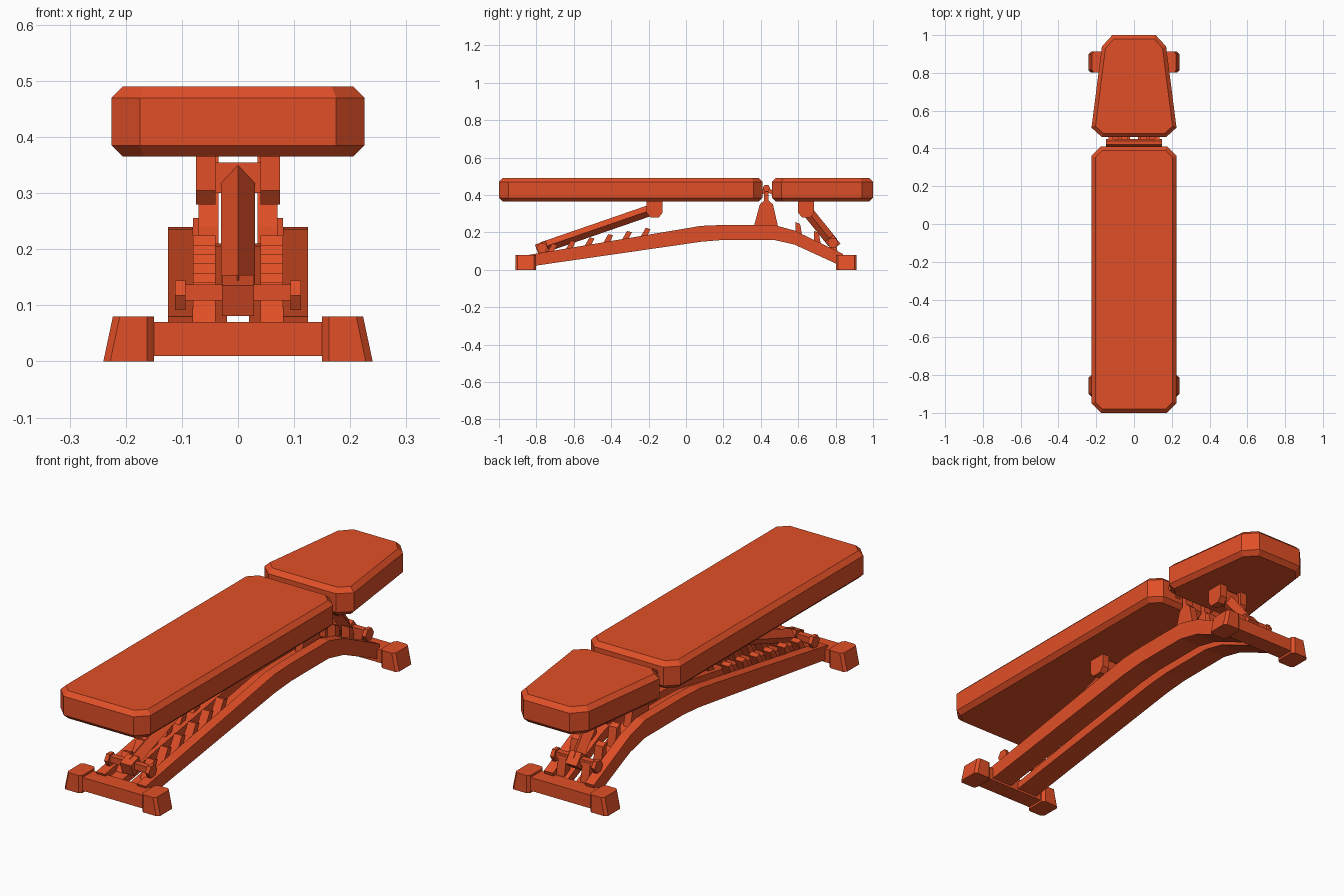
import bpy, bmesh, math
from mathutils import Vector, Matrix

cube = bpy.data.objects.get("Cube")
if cube:
    bpy.data.objects.remove(cube)

orange = bpy.data.materials.new("orange_paint")
orange.use_nodes = True
colour = (0.75, 0.078, 0.02, 1)
orange.diffuse_color = colour
orange.node_tree.nodes["Principled BSDF"].inputs["Base Color"].default_value = colour


def finish(name, bm):
    bmesh.ops.recalc_face_normals(bm, faces=bm.faces)
    mesh = bpy.data.meshes.new(name)
    bm.to_mesh(mesh)
    bm.free()
    mesh.materials.append(orange)
    obj = bpy.data.objects.new(name, mesh)
    bpy.context.collection.objects.link(obj)
    return obj


def extruded(bm, points, direction):
    face = bm.faces.new([bm.verts.new(p) for p in points])
    new = bmesh.ops.extrude_face_region(bm, geom=[face])["geom"]
    verts = [g for g in new if isinstance(g, bmesh.types.BMVert)]
    bmesh.ops.translate(bm, verts=verts, vec=direction)


def side_plate(name, profile, x0, x1):
    """Side profile (y, z) given thickness across x, on both sides."""
    bm = bmesh.new()
    for s in (-1, 1):
        extruded(bm, [(s * x0, y, z) for y, z in profile], (s * (x1 - x0), 0, 0))
    return finish(name, bm)


def box(name, lo, hi, bevel=0.0):
    bm = bmesh.new()
    lo, hi = Vector(lo), Vector(hi)
    mat = Matrix.Translation((lo + hi) / 2) @ Matrix.Diagonal((*(hi - lo), 1))
    bmesh.ops.create_cube(bm, size=1, matrix=mat)
    if bevel:
        bmesh.ops.bevel(bm, geom=bm.edges[:], offset=bevel, segments=1, affect='EDGES')
    return finish(name, bm)


def pad(name, outline, z0=0.365, z1=0.49):
    """Cushion from half an outline, chamfered around top and bottom."""
    bm = bmesh.new()
    points = outline + [(-x, y) for x, y in reversed(outline)]
    extruded(bm, [(x, y, z0) for x, y in points], (0, 0, z1 - z0))
    rims = [e for e in bm.edges if abs(e.verts[0].co.z - e.verts[1].co.z) < 0.001]
    bmesh.ops.bevel(bm, geom=rims, offset=0.02, segments=1, affect='EDGES')
    return finish(name, bm)


def bar(name, a, b, radius, sides=4, turn=0.0):
    """Straight prism between two points."""
    a, b = Vector(a), Vector(b)
    d = b - a
    mat = (Matrix.Translation((a + b) / 2) @ d.to_track_quat('Z', 'X').to_matrix().to_4x4()
           @ Matrix.Rotation(turn, 4, 'Z'))
    bm = bmesh.new()
    bmesh.ops.create_cone(bm, cap_ends=True, segments=sides, radius1=radius,
                          radius2=radius, depth=d.length, matrix=mat)
    return finish(name, bm)


# Cushions
pad("back_pad", [(0.175, -1), (0.225, -0.95), (0.225, 0.36), (0.175, 0.41)])
pad("seat_pad", [(0.17, 0.46), (0.225, 0.51), (0.17, 0.94), (0.115, 1)])

# Arched rails with a lower inner ledge
top = [(-0.84, 0.08), (0.08, 0.235), (0.2, 0.24), (0.47, 0.24), (0.58, 0.21), (0.84, 0.085)]
bottom = [(0.82, 0.025), (0.58, 0.135), (0.47, 0.16), (0.2, 0.16), (0.08, 0.15), (-0.82, 0.02)]
side_plate("frame_rails", top + bottom, 0.08, 0.125)
side_plate("inner_ledges", [(y, z - 0.03) for y, z in top] + bottom, 0.02, 0.08)


def rail_top(y):
    for (y0, z0), (y1, z1) in zip(top, top[1:]):
        if y0 <= y <= y1:
            return z0 + (z1 - z0) * (y - y0) / (y1 - y0)


# Leaning adjustment teeth
for y in (-0.73, -0.63, -0.53, -0.43, -0.33, -0.23):
    z = rail_top(y)
    side_plate("back_teeth", [(y - 0.03, z - 0.035), (y + 0.01, z - 0.03), (y + 0.04, z + 0.035),
                              (y + 0.015, z + 0.042)], 0.04, 0.08)
for y in (0.6, 0.7, 0.79):
    z = rail_top(y)
    side_plate("seat_teeth", [(y - 0.015, z - 0.03), (y + 0.025, z - 0.04), (y + 0.01, z + 0.045),
                              (y - 0.015, z + 0.055)], 0.04, 0.08)

# Cross beams and feet at both ends
for end, s in (("front", -1), ("rear", 1)):
    ys = sorted((s * 0.82, s * 0.9))
    box(end + "_cross_beam", (-0.16, ys[0], 0.01), (0.16, ys[1], 0.07))
    for side, m in (("right", -1), ("left", 1)):
        foot = box(end + "_" + side + "_foot", (0.15, -0.055, 0), (0.24, 0.055, 0.08))
        bm = bmesh.new()
        bm.from_mesh(foot.data)
        for v in bm.verts:
            if v.co.x > 0.2 and v.co.z > 0.05:
                v.co.x = 0.223
        posts = [e for e in bm.edges if abs(e.verts[0].co.z - e.verts[1].co.z) > 0.05]
        bmesh.ops.bevel(bm, geom=posts, offset=0.012, segments=1, affect='EDGES')
        for v in bm.verts:
            v.co.x *= m
            v.co.y += s * 0.857
        bmesh.ops.recalc_face_normals(bm, faces=bm.faces)
        bm.to_mesh(foot.data)
        bm.free()


# Adjustable supports beneath each cushion
def support(name, high, low):
    (hy, hz), (ly, lz) = high, low
    bar(name + "_strut", (0, hy, hz), (0, ly, lz), 0.03)
    side_plate(name + "_brackets", [(hy - 0.04, 0.37), (hy - 0.04, 0.305), (hy - 0.02, 0.28),
                                    (hy + 0.025, 0.28), (hy + 0.045, 0.305), (hy + 0.045, 0.37)],
               0.04, 0.075)
    box(name + "_bracket_bar", (-0.045, hy - 0.02, 0.3), (0.045, hy + 0.03, 0.355))
    slope = Vector((0, hy - ly, hz - lz)).normalized() * 0.03
    centre = Vector((0, ly, lz))
    bar(name + "_strut_end", centre - slope, centre + slope, 0.04, 4, math.pi / 4)
    bar(name + "_catch_bar", (-0.1, ly, lz + 0.005), (0.1, ly, lz + 0.005), 0.02, 4, math.pi / 4)
    for s in (-1, 1):
        bar(name + "_catch_knob", (s * 0.094, ly, lz), (s * 0.112, ly, lz), 0.03, 6)


support("back", (-0.17, 0.325), (-0.77, 0.118))
support("seat", (0.64, 0.325), (0.785, 0.145))

# Hinge uprights, arms and rods
side_plate("hinge_uprights", [(0.36, 0.2), (0.5, 0.2), (0.49, 0.24), (0.465, 0.35), (0.442, 0.37),
                              (0.442, 0.44), (0.418, 0.44), (0.418, 0.37), (0.395, 0.35),
                              (0.365, 0.24)], 0.035, 0.07)
side_plate("back_hinge_arms", [(0.37, 0.4), (0.39, 0.39), (0.44, 0.425), (0.43, 0.445)], 0.08, 0.105)
side_plate("seat_hinge_arms", [(0.5, 0.4), (0.48, 0.39), (0.42, 0.425), (0.43, 0.445)], 0.11, 0.135)
bar("hinge_rod", (-0.147, 0.43, 0.437), (0.147, 0.43, 0.437), 0.02, 6)
